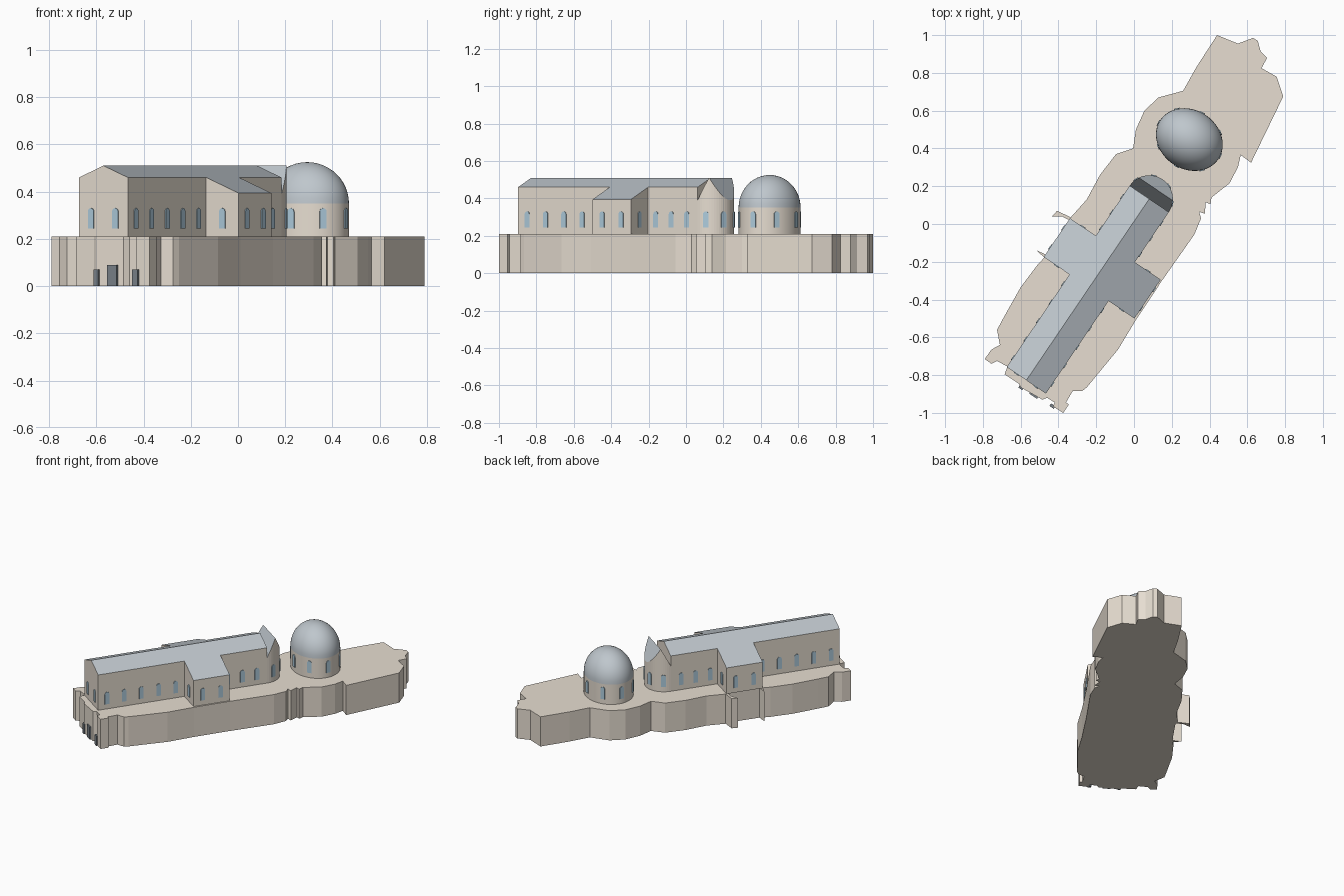
import bpy, bmesh, math
from mathutils import Vector, Matrix

if "Cube" in bpy.data.objects:
    bpy.data.objects.remove(bpy.data.objects["Cube"])

# Building axis: u runs along the nave, v across it
O = Vector((-0.57, -0.8275, 0))
U = Vector((0.561, 0.828, 0)).normalized()
V = Vector((U.y, -U.x, 0))
Z = Vector((0, 0, 1))
BASE, END, HALF = 0.21, 1.16, 0.125


def material(name, col):
    m = bpy.data.materials.new(name)
    m.diffuse_color = (*col, 1)
    m.use_nodes = True
    m.node_tree.nodes["Principled BSDF"].inputs["Base Color"].default_value = m.diffuse_color
    return m


STONE = material("stone", (0.80, 0.73, 0.64))
SLATE = material("slate", (0.52, 0.57, 0.61))
GLASS = material("glass", (0.42, 0.60, 0.72))
DARK = material("dark_wood", (0.20, 0.23, 0.26))


def world(u, v, z=0.0):
    return O + U * u + V * v + Z * z


def finish(name, bm, mats, smooth=False):
    bmesh.ops.remove_doubles(bm, verts=bm.verts, dist=1e-5)
    bmesh.ops.recalc_face_normals(bm, faces=bm.faces)
    me = bpy.data.meshes.new(name)
    bm.to_mesh(me)
    bm.free()
    for m in mats:
        me.materials.append(m)
    ob = bpy.data.objects.new(name, me)
    bpy.context.collection.objects.link(ob)
    if smooth:
        bpy.ops.object.select_all(action='DESELECT')
        ob.select_set(True)
        bpy.context.view_layer.objects.active = ob
        bpy.ops.object.shade_smooth_by_angle(angle=math.radians(35))
    return ob


def solid(name, polys, z0, top, place, mats, smooth=False):
    """Extrude footprints up to a sloped top; walls between touching footprints are left out."""
    bm = bmesh.new()
    count = {}
    for p in polys:
        for a, b in zip(p, p[1:] + p[:1]):
            k = frozenset((a, b))
            count[k] = count.get(k, 0) + 1
    for p in polys:
        lo = [bm.verts.new(place(a, b, z0)) for a, b in p]
        hi = [bm.verts.new(place(a, b, top(a, b))) for a, b in p]
        bm.faces.new(lo[::-1])
        bm.faces.new(hi).material_index = len(mats) - 1
        for i in range(len(p)):
            j = (i + 1) % len(p)
            if count[frozenset((p[i], p[j]))] == 1:
                bm.faces.new((lo[i], lo[j], hi[j], hi[i]))
    return finish(name, bm, mats, smooth)


# Terrace base with its ragged outline
outline = [
    (.44, 1), (.55, .955), (.63, .985), (.655, .97), (.67, .915), (.705, .88),
    (.675, .825), (.755, .78), (.79, .675), (.62, .325), (.565, .365), (.55, .30),
    (.505, .215), (.41, .14), (.405, .105), (.38, .115), (.375, .055), (.345, .065),
    (.355, .03), (.32, -.055), (.148, -.30), (.01, -.508), (-.085, -.665),
    (-.25, -.865), (-.275, -.885), (-.325, -.885), (-.36, -.945), (-.345, -.955),
    (-.375, -1), (-.43, -.965), (-.42, -.945), (-.46, -.92), (-.485, -.93),
    (-.60, -.865), (-.61, -.845), (-.685, -.795), (-.67, -.755), (-.725, -.725),
    (-.755, -.74), (-.79, -.715), (-.755, -.665), (-.71, -.64), (-.725, -.56),
    (-.69, -.495), (-.60, -.335), (-.51, -.215), (-.475, -.178), (-.515, -.14),
    (-.46, -.165), (-.335, .015), (-.38, .04), (-.434, .04), (-.407, .07),
    (-.335, .035), (-.25, .13), (-.18, .26), (-.095, .37), (-.005, .40),
    (.01, .50), (.055, .60), (.13, .67), (.26, .705), (.33, .83)]
solid("terrace_base", [outline], 0, lambda x, y: BASE,
      lambda x, y, z: Vector((x, y, z)), [STONE])

# Nave and transept under one pitched roof
half = [(0, 0), (0, HALF), (.592, HALF), (.592, .29), (.84, .29), (.84, HALF),
        (END, HALF), (END, 0)]
solid("nave_and_transept", [[(u, s * v) for u, v in half] for s in (1, -1)],
      BASE, lambda u, v: .51 - .4 * abs(v), world, [STONE, SLATE])

# Round apse with a gable ridge across its middle
MID = HALF / 2
angs = [math.radians(a) for a in range(-60, 61, 6)]
outer = [(round(HALF * math.cos(a), 5), round(HALF * math.sin(a), 5)) for a in angs]
low = [math.radians(a) for a in range(60, 91, 6)]
right = [(round(HALF * math.cos(a), 5), round(HALF * math.sin(a), 5)) for a in low]
inner = right + [(u, -v) for u, v in reversed(right)]
solid("apse", [outer, inner], BASE, lambda u, v: .51 - .12 * abs(u - MID) / MID,
      lambda u, v, z: world(END + u, v, z), [STONE, SLATE])

# Oval rotunda: drum and dome
C = Vector((.293, .447, 0))
RV, RU, SEG, RINGS = .1856, .156, 48, 12


def oval(a, z, k=1.0):
    return C + V * (RV * k * math.cos(a)) + U * (RU * k * math.sin(a)) + Z * z


ring = [(2 * math.pi * i / SEG, 0) for i in range(SEG)]
solid("rotunda_drum", [ring], BASE, lambda a, b: .35,
      lambda a, b, z: oval(a, z), [STONE], True)
bm = bmesh.new()
rows = []
for r in range(RINGS):
    t = math.pi / 2 * r / RINGS
    rows.append([bm.verts.new(oval(a, .35 + .175 * math.sin(t), math.cos(t))) for a, _ in ring])
tip = bm.verts.new(C + Z * .525)
for r in range(RINGS):
    for i in range(SEG):
        j = (i + 1) % SEG
        up = (rows[r + 1][j], rows[r + 1][i]) if r < RINGS - 1 else (tip,)
        bm.faces.new((rows[r][i], rows[r][j], *up))
finish("rotunda_dome", bm, [SLATE], True)


def panel(name, pos, out, w, z0, z1, mat, arched=True, depth=.004):
    """Thin wall panel with an optional round head."""
    side = Z.cross(out).normalized()
    r = w / 2
    if arched:
        prof = [(-r, z0), (r, z0)] + [(r * math.cos(math.pi * i / 8),
                                       z1 - r + r * math.sin(math.pi * i / 8)) for i in range(9)]
    else:
        prof = [(-r, z0), (r, z0), (r, z1), (-r, z1)]
    bm = bmesh.new()
    rim = [[bm.verts.new(pos + side * x + Z * z + out * d) for x, z in prof]
           for d in (-depth, depth)]
    bm.faces.new(rim[0][::-1])
    bm.faces.new(rim[1])
    for i in range(len(prof)):
        j = (i + 1) % len(prof)
        bm.faces.new((rim[0][i], rim[0][j], rim[1][j], rim[1][i]))
    finish(name, bm, [mat])


def window(name, pos, out):
    panel(name, pos, out, .03, .245, .33, GLASS)


# Windows on straight walls, mirrored across the axis
for s in (1, -1):
    window("gable_window", world(0, s * .062), -U)
    for u in (.06, .178, .296, .414, .532, .89, .99, 1.09):
        window("nave_window", world(u, s * HALF), V * s)
    for u in (.655, .777):
        window("transept_window", world(u, s * .29), V * s)
    window("transept_side_window", world(.592, s * .208), -U)
    window("transept_side_window", world(.84, s * .208), U)

# Windows around the apse and rotunda
for deg in (-68, -23, 23, 68):
    d = Matrix.Rotation(math.radians(deg), 3, 'Z') @ U
    window("apse_window", world(END, 0) + d * HALF, d)
for k in range(8):
    a = math.radians(7 + 45 * k)
    n = (V * (math.cos(a) / RV) + U * (math.sin(a) / RU)).normalized()
    window("rotunda_window", oval(a, 0), n)

# Doors in the terrace front
for x, y, w, h in ((-.53, -.905, .05, .09), (-.598, -.866, .025, .07), (-.432, -.964, .028, .07)):
    panel("door", Vector((x, y, 0)), -U, w, 0, h, DARK, False, .008)
